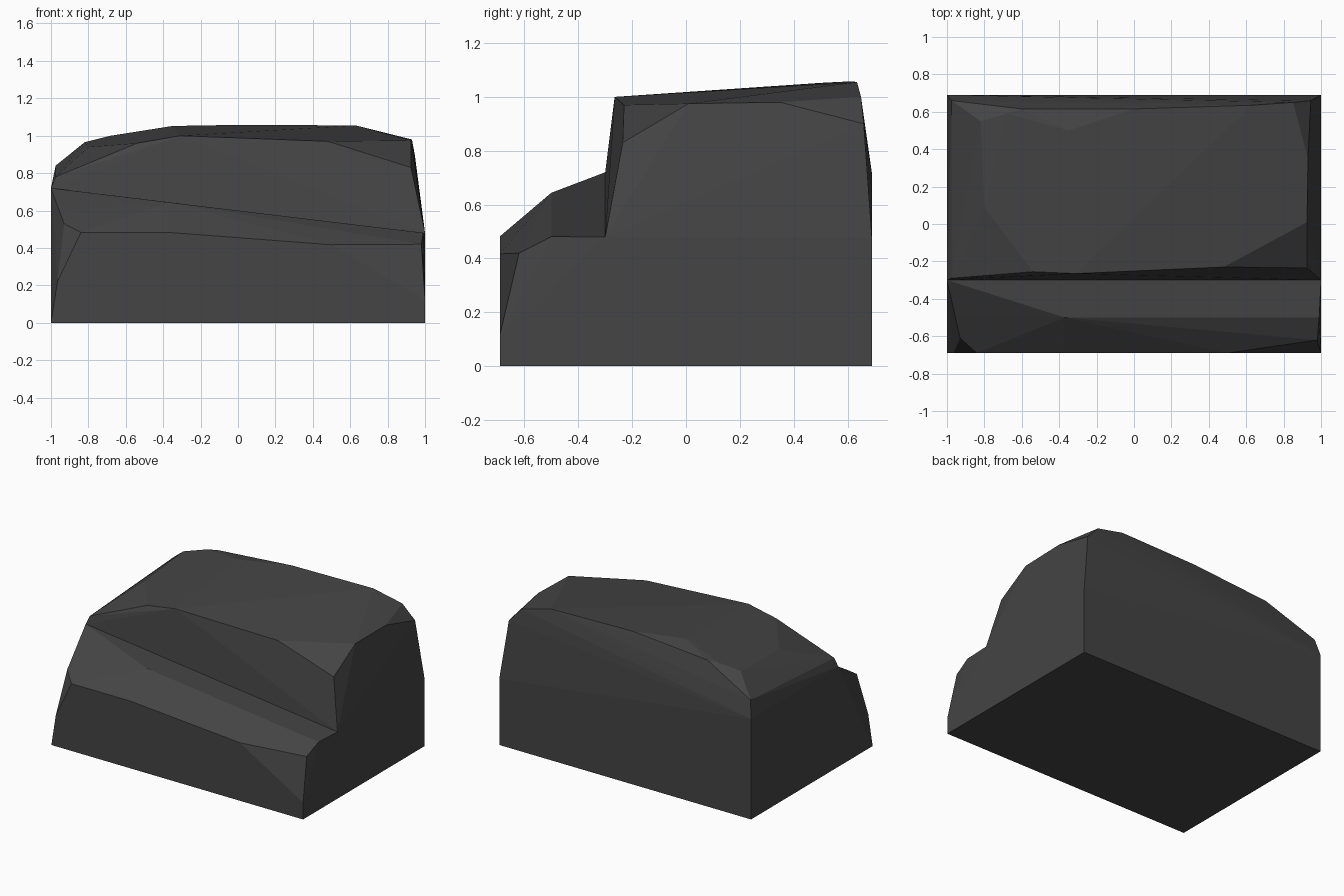
import bpy, bmesh

old = bpy.data.objects.get("Cube")
if old:
    bpy.data.objects.remove(old, do_unlink=True)

stone = bpy.data.materials.new("dark_grey_stone")
stone.use_nodes = True
grey = (0.058, 0.058, 0.058, 1)
stone.diffuse_color = grey
bsdf = stone.node_tree.nodes["Principled BSDF"]
bsdf.inputs["Base Color"].default_value = grey
bsdf.inputs["Roughness"].default_value = 0.9


def chiselled_block(name, corners):
    """Faceted convex stone wrapped around a few corner points."""
    bm = bmesh.new()
    for p in corners:
        bm.verts.new(p)
    hull = bmesh.ops.convex_hull(bm, input=bm.verts[:])
    loose = {g for g in hull["geom_interior"] + hull["geom_unused"]
             if isinstance(g, bmesh.types.BMVert)}
    bmesh.ops.delete(bm, geom=list(loose), context='VERTS')
    bmesh.ops.dissolve_limit(bm, angle_limit=0.02, verts=bm.verts[:], edges=bm.edges[:])
    bmesh.ops.recalc_face_normals(bm, faces=bm.faces[:])
    mesh = bpy.data.meshes.new(name)
    bm.to_mesh(mesh)
    bm.free()
    mesh.materials.append(stone)
    obj = bpy.data.objects.new(name, mesh)
    bpy.context.collection.objects.link(obj)
    return obj


def footing(front, back, slope=0.12):
    """Upright sides, rising to a line that tilts from left to right."""
    return [(x, y, z) for x in (-1, 1) for y in (front, back)
            for z in (0, 0.6 - slope * x)]


# Tall rear block
front_rim = [(-0.975, -0.29, 0.78), (-0.54, -0.255, 0.96), (-0.31, -0.265, 1.0),
             (0.48, -0.23, 0.97), (0.925, -0.235, 0.83)]
side_rims = [(-0.8, 0.09, 0.94), (-0.82, 0.55, 0.965), (-0.975, 0.66, 0.84),
             (0.925, 0.01, 0.975), (0.93, 0.35, 0.98), (0.945, 0.66, 0.9)]
back_rim = [(-0.68, 0.59, 1.0), (-0.6, 0.615, 1.01), (-0.35, 0.5, 1.052),
            (0, 0.615, 1.058), (0.63, 0.635, 1.055), (0.85, 0.65, 1.0)]
rock = chiselled_block("stepped_rock", footing(-0.3, 0.69) + front_rim + side_rims + back_rim)

# Low front step, reaching into the rear block
step_top = [(-0.945, -0.5, 0.6), (-0.37, -0.5, 0.644), (0.99, -0.5, 0.481)]
step_nose = [(-0.93, -0.61, 0.53), (-0.84, -0.69, 0.483), (-0.37, -0.69, 0.483),
             (0.5, -0.69, 0.417), (0.98, -0.62, 0.42)]
step_base = [(-1, -0.69, 0), (-0.965, -0.69, 0.22), (1, -0.69, 0), (1, -0.69, 0.12)]
step = chiselled_block("front_step", footing(-0.3, -0.1) + step_top + step_nose + step_base)

# Fuse the two into one solid
fuse = rock.modifiers.new("fuse", 'BOOLEAN')
fuse.operation = 'UNION'
fuse.solver = 'EXACT'
fuse.object = step
bpy.context.view_layer.objects.active = rock
bpy.ops.object.modifier_apply(modifier=fuse.name)
bpy.data.objects.remove(step, do_unlink=True)
